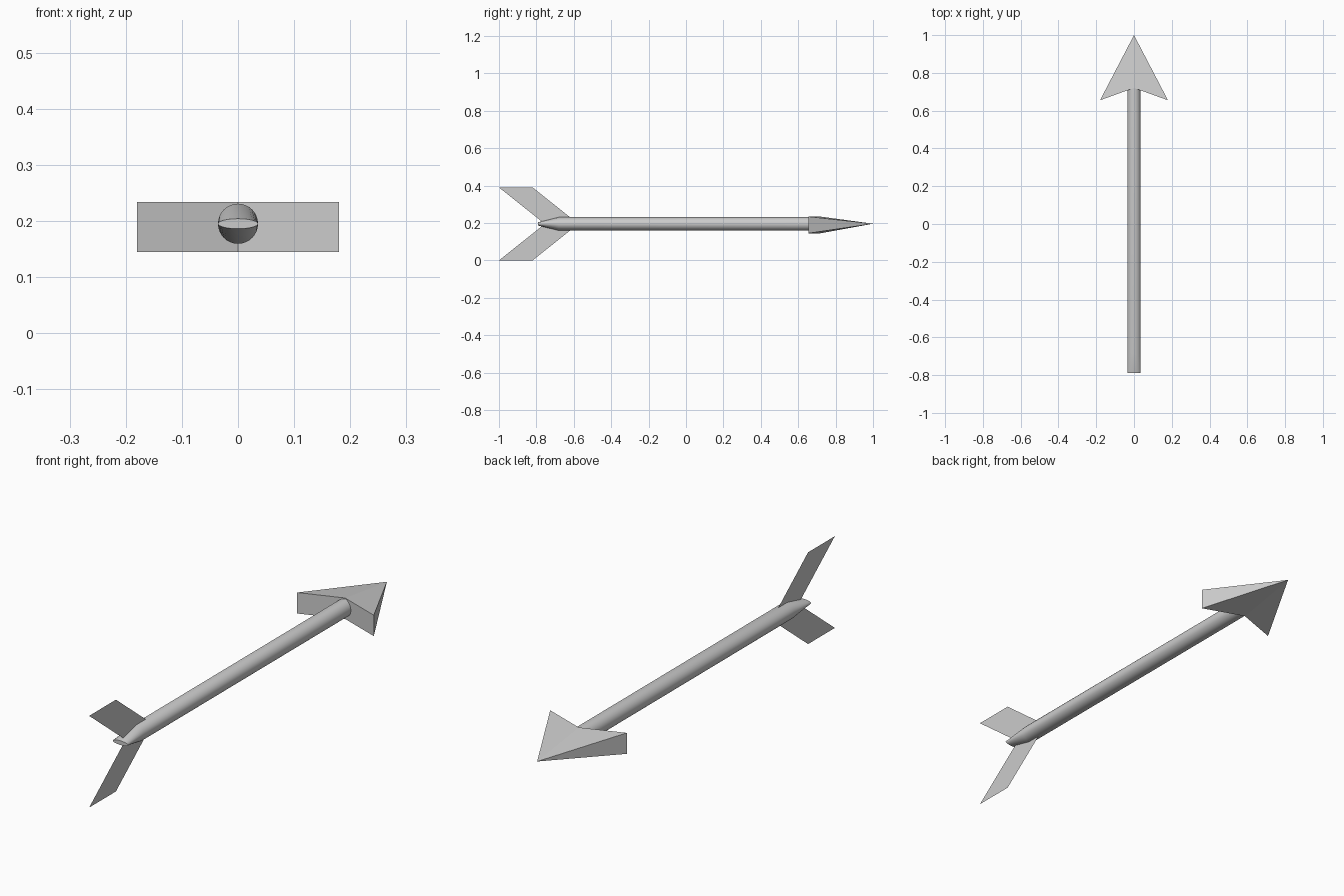
import bpy
import bmesh
from math import cos, sin, pi, radians

if "Cube" in bpy.data.objects:
    bpy.data.objects.remove(bpy.data.objects["Cube"])

AXIS_Z = 0.195   # height of the shaft axis
R = 0.0357       # shaft radius
SIDES = 32


def make_object(name, bm):
    bmesh.ops.recalc_face_normals(bm, faces=bm.faces)
    mesh = bpy.data.meshes.new(name)
    bm.to_mesh(mesh)
    bm.free()
    obj = bpy.data.objects.new(name, mesh)
    bpy.context.collection.objects.link(obj)
    return obj


# Shaft: round rod whose tail is flattened to a thin nock
bm = bmesh.new()
rings = []
for y, flat in [(-0.79, 0.25), (-0.68, 1.0), (0.725, 1.0)]:
    rings.append([bm.verts.new((R * cos(2 * pi * i / SIDES), y,
                                AXIS_Z + flat * R * sin(2 * pi * i / SIDES)))
                  for i in range(SIDES)])
for a, b in zip(rings, rings[1:]):
    for i in range(SIDES):
        j = (i + 1) % SIDES
        bm.faces.new((a[i], a[j], b[j], b[i]))
bm.faces.new(rings[0])
bm.faces.new(rings[-1])
shaft = make_object("shaft", bm)
bpy.context.view_layer.objects.active = shaft
shaft.select_set(True)
bpy.ops.object.shade_smooth_by_angle(angle=radians(20))
shaft.select_set(False)

# Arrowhead: barbed wedge narrowing to a single point
bm = bmesh.new()
tip = bm.verts.new((0, 1.0, 0.196))
outline = [(-0.18, 0.655), (0, 0.72), (0.18, 0.655)]
top = [bm.verts.new((x, y, 0.234)) for x, y in outline]
low = [bm.verts.new((x, y, 0.145)) for x, y in outline]
for i in range(2):
    bm.faces.new((top[i], top[i + 1], low[i + 1], low[i]))
    bm.faces.new((top[i], top[i + 1], tip))
    bm.faces.new((low[i], low[i + 1], tip))
for i in (0, 2):
    bm.faces.new((top[i], low[i], tip))
make_object("arrowhead", bm)

# Fletching: paper-thin swept vanes above and below the shaft
for name, side in (("upper_vane", 1), ("lower_vane", -1)):
    bm = bmesh.new()
    bm.faces.new([bm.verts.new((0, y, AXIS_Z + side * h)) for y, h in
                  [(-1.0, 0.195), (-0.82, 0.195), (-0.575, 0.0), (-0.755, 0.0)]])
    make_object(name, bm)
